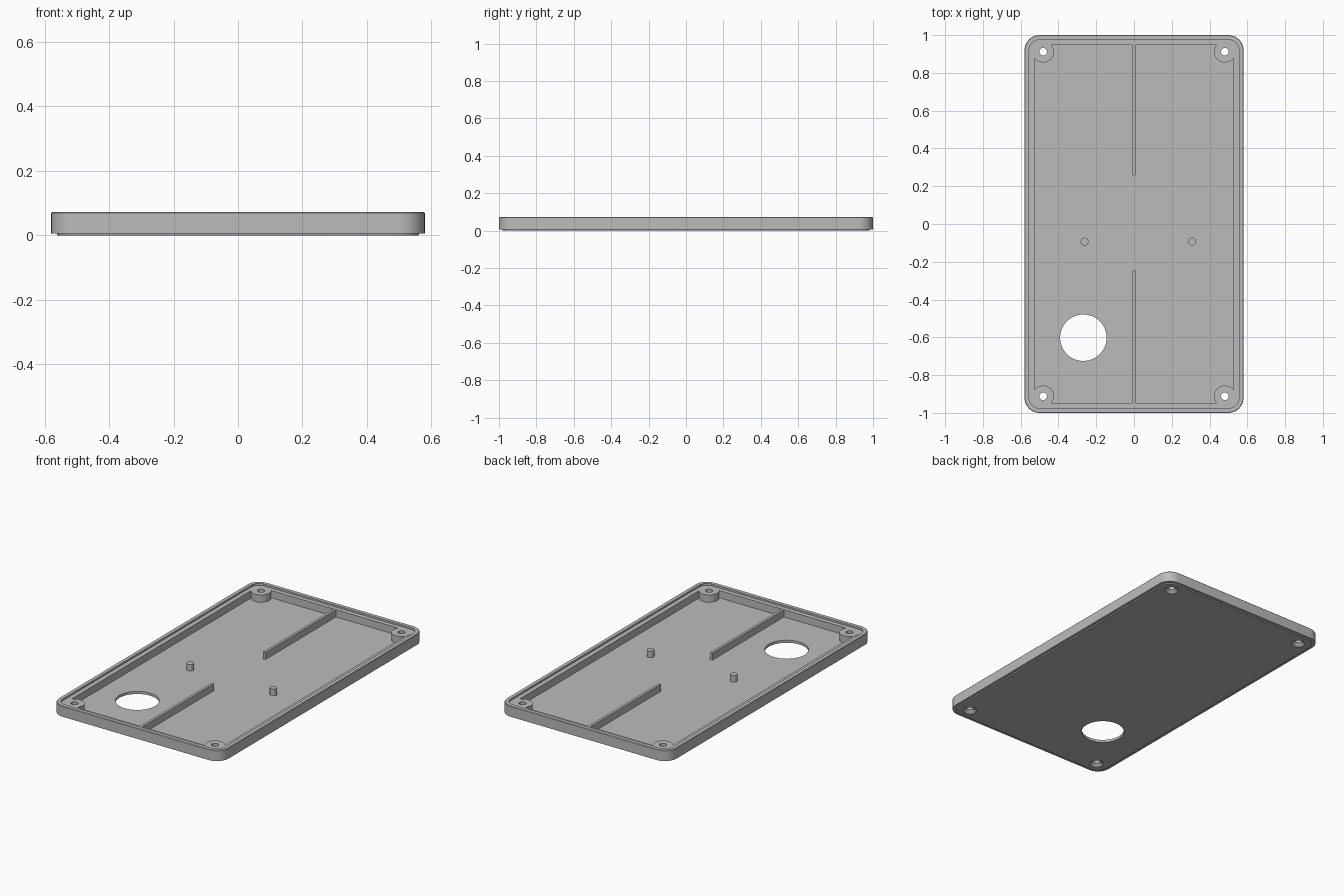
import bpy, bmesh, math

if "Cube" in bpy.data.objects:
    bpy.data.objects.remove(bpy.data.objects["Cube"], do_unlink=True)

GREY = bpy.data.materials.new("plain grey")
GREY.use_nodes = True
GREY.diffuse_color = (0.5, 0.5, 0.5, 1)
GREY.node_tree.nodes["Principled BSDF"].inputs["Base Color"].default_value = (0.5, 0.5, 0.5, 1)

HALF_X, HALF_Y, TOP = 0.58, 1.0, 0.072
CORNER = 0.08
FLOOR, LEDGE = 0.016, 0.061
SCREW_X, SCREW_Y = 0.481, 0.912


def finish(name, bm):
    bmesh.ops.recalc_face_normals(bm, faces=bm.faces)
    mesh = bpy.data.meshes.new(name)
    bm.to_mesh(mesh)
    bm.free()
    mesh.materials.append(GREY)
    obj = bpy.data.objects.new(name, mesh)
    bpy.context.collection.objects.link(obj)
    return obj


def rounded_ring(bm, inset, z, steps=10):
    """Rounded rectangle of vertices, set in from the outer outline."""
    r = max(CORNER - inset, 0.02)
    cx, cy = HALF_X - inset - r, HALF_Y - inset - r
    ring = []
    for quarter, (sx, sy) in enumerate([(1, 1), (-1, 1), (-1, -1), (1, -1)]):
        for i in range(steps + 1):
            a = (quarter + i / steps) * math.pi / 2
            ring.append(bm.verts.new((sx * cx + r * math.cos(a), sy * cy + r * math.sin(a), z)))
    return ring


def turned(name, x, y, profile, sides=40):
    """Solid of revolution from (radius, height) pairs."""
    bm = bmesh.new()
    rings = [[bm.verts.new((x + r * math.cos(2 * math.pi * i / sides),
                            y + r * math.sin(2 * math.pi * i / sides), z)) for i in range(sides)]
             for r, z in profile]
    skin(bm, rings)
    return finish(name, bm)


def skin(bm, rings):
    n = len(rings[0])
    for a, b in zip(rings, rings[1:]):
        for i in range(n):
            j = (i + 1) % n
            bm.faces.new((a[i], a[j], b[j], b[i]))
    bm.faces.new(rings[0])
    bm.faces.new(rings[-1])


def box(name, x0, x1, y0, y1, z0, z1):
    bm = bmesh.new()
    bmesh.ops.create_cube(bm, size=1)
    for v in bm.verts:
        v.co = ((x0 + x1) / 2 + v.co.x * (x1 - x0),
                (y0 + y1) / 2 + v.co.y * (y1 - y0),
                (z0 + z1) / 2 + v.co.z * (z1 - z0))
    return finish(name, bm)


def cut(obj, cutter):
    mod = obj.modifiers.new("hole", 'BOOLEAN')
    mod.operation = 'DIFFERENCE'
    mod.solver = 'EXACT'
    mod.object = cutter
    cutter.hide_render = True
    cutter.hide_set(True)


# Tray: underside, outer wall, lip, ledge, pocket and floor in one skin
bm = bmesh.new()
section = [(0.02, 0), (0.018, 0.006), (0, 0.006), (0, TOP - 0.003), (0.003, TOP),
           (0.025, TOP), (0.025, LEDGE), (0.053, LEDGE), (0.053, FLOOR)]
skin(bm, [rounded_ring(bm, inset, z) for inset, z in section])
tray = finish("tray", bm)
smooth = [tray]

# Large round opening
cut(tray, turned("opening_cutter", -0.268, -0.602, [(0.123, -0.1), (0.123, 0.1)], 64))

# Corner screw posts with countersunk holes
for sx, side in ((1, "left"), (-1, "right")):
    for sy, end in ((1, "back"), (-1, "front")):
        x, y = sx * SCREW_X, sy * SCREW_Y
        post = turned(f"{end}_{side}_screw_post", x, y, [(0.057, 0.008), (0.057, LEDGE + 0.0005)])
        hole = turned(f"{end}_{side}_hole_cutter", x, y,
                      [(0.04, -0.01), (0.04, 0.001), (0.02, 0.018), (0.02, 0.1)])
        cut(tray, hole)
        cut(post, hole)
        smooth.append(post)

# Centre ribs
box("back_rib", -0.008, 0.008, 0.257, 0.955, FLOOR - 0.005, LEDGE - 0.001)
box("front_rib", -0.008, 0.008, -0.955, -0.247, FLOOR - 0.005, LEDGE - 0.001)

# Locating pins
for name, x in (("left_pin", 0.308), ("right_pin", -0.262)):
    smooth.append(turned(name, x, -0.093, [(0.021, FLOOR - 0.005), (0.021, 0.056)], 24))

# Smooth the round walls and keep the edges sharp
bpy.ops.object.select_all(action='DESELECT')
for obj in smooth:
    obj.select_set(True)
bpy.context.view_layer.objects.active = tray
bpy.ops.object.shade_smooth_by_angle(angle=math.radians(30))
